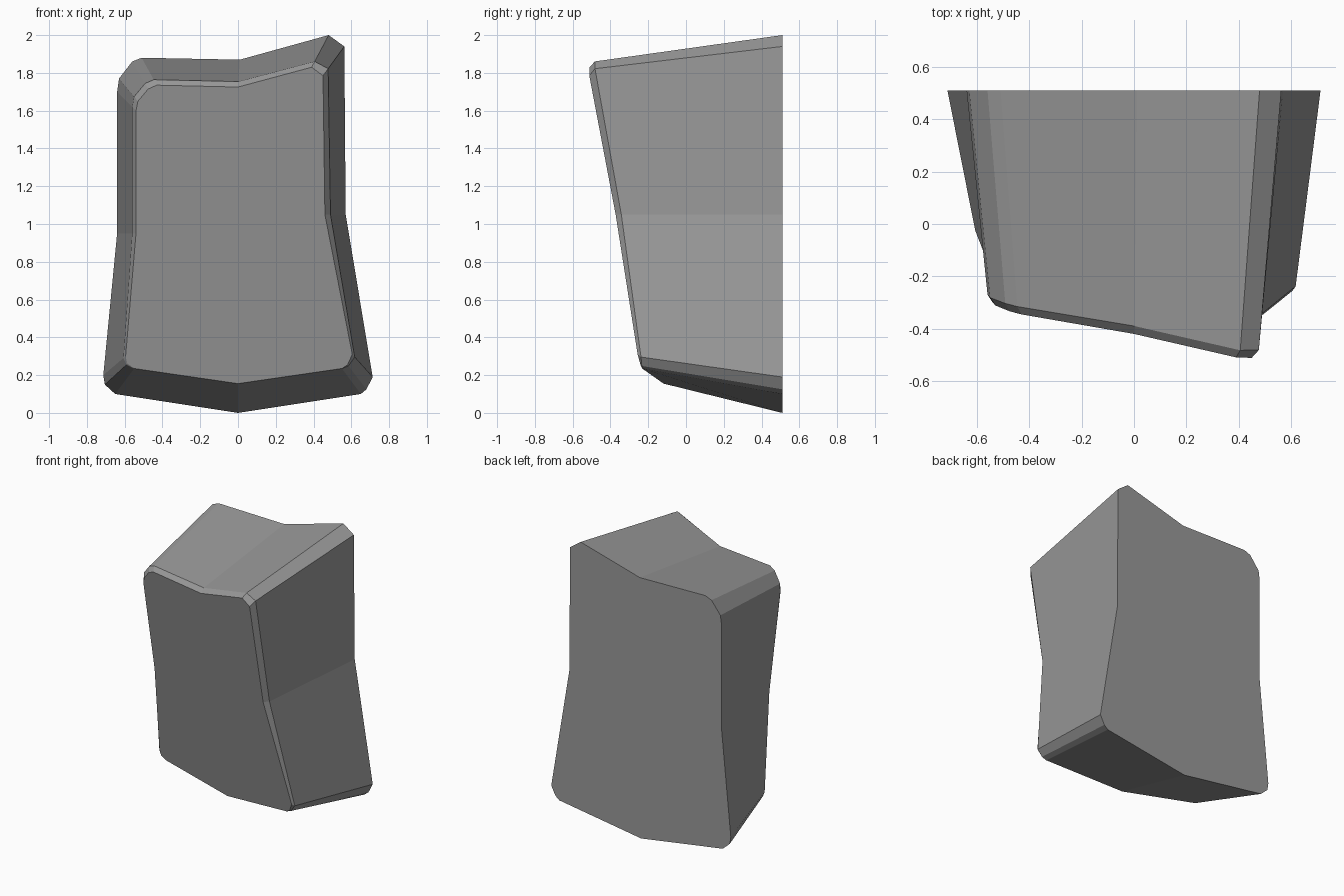
import bpy, bmesh

if "Cube" in bpy.data.objects:
    bpy.data.objects.remove(bpy.data.objects["Cube"])

BACK_Y = 0.51
BEVEL_DEPTH = 0.03

# Outline stations: back x, z | front x, z | bevel width as a share of the taper
STATIONS = [
    (0.0, 0.0, 0.0, 0.155, 0.0),
    (0.65, 0.10, 0.55, 0.235, 0.0),
    (0.68, 0.125, 0.58, 0.255, 0.05),
    (0.713, 0.19, 0.605, 0.31, 0.12),
    (0.57, 1.05, 0.46, 1.05, 0.27),
    (0.563, 1.94, 0.45, 1.785, 0.24),
    (0.48, 2.0, 0.39, 1.83, 0.18),
    (0.01, 1.87, 0.0, 1.725, 0.2),
    (-0.51, 1.88, -0.43, 1.735, 0.2),
    (-0.56, 1.86, -0.475, 1.715, 0.2),
    (-0.63, 1.77, -0.53, 1.65, 0.2),
    (-0.64, 1.70, -0.54, 1.60, 0.2),
    (-0.64, 0.95, -0.54, 0.95, 0.2),
    (-0.713, 0.20, -0.595, 0.30, 0.1),
    (-0.705, 0.15, -0.585, 0.26, 0.05),
    (-0.65, 0.10, -0.55, 0.235, 0.0),
]


def front_y(x, z):
    """Tilted plane of the front face."""
    return -0.089 - 0.178 * x - 0.192 * z


bm = bmesh.new()
back, rim, front = [], [], []
for bx, bz, fx, fz, k in STATIONS:
    back.append(bm.verts.new((bx, BACK_Y, bz)))
    rx, rz = fx + (bx - fx) * k, fz + (bz - fz) * k
    depth = BEVEL_DEPTH * min(1, k / 0.2)
    rim.append(bm.verts.new((rx, front_y(fx, fz) + depth, rz)))
    front.append(bm.verts.new((fx, front_y(fx, fz), fz)))

# Tapered sides and narrow front bevel
n = len(STATIONS)
for a, b in ((back, rim), (rim, front)):
    for i in range(n):
        j = (i + 1) % n
        bm.faces.new((a[i], a[j], b[j], b[i]))

# Flat front and back
bm.faces.new(front)
bm.faces.new(back[::-1])

# Bevel closes to nothing along the bottom
bmesh.ops.remove_doubles(bm, verts=bm.verts, dist=0.0005)
bmesh.ops.recalc_face_normals(bm, faces=bm.faces)

mesh = bpy.data.meshes.new("stone_block")
bm.to_mesh(mesh)
bm.free()
block = bpy.data.objects.new("stone_block", mesh)
bpy.context.collection.objects.link(block)

# Dark grey stone
stone = bpy.data.materials.new("dark_stone")
stone.diffuse_color = (0.32, 0.32, 0.32, 1)
stone.use_nodes = True
stone.node_tree.nodes["Principled BSDF"].inputs["Base Color"].default_value = stone.diffuse_color
mesh.materials.append(stone)
